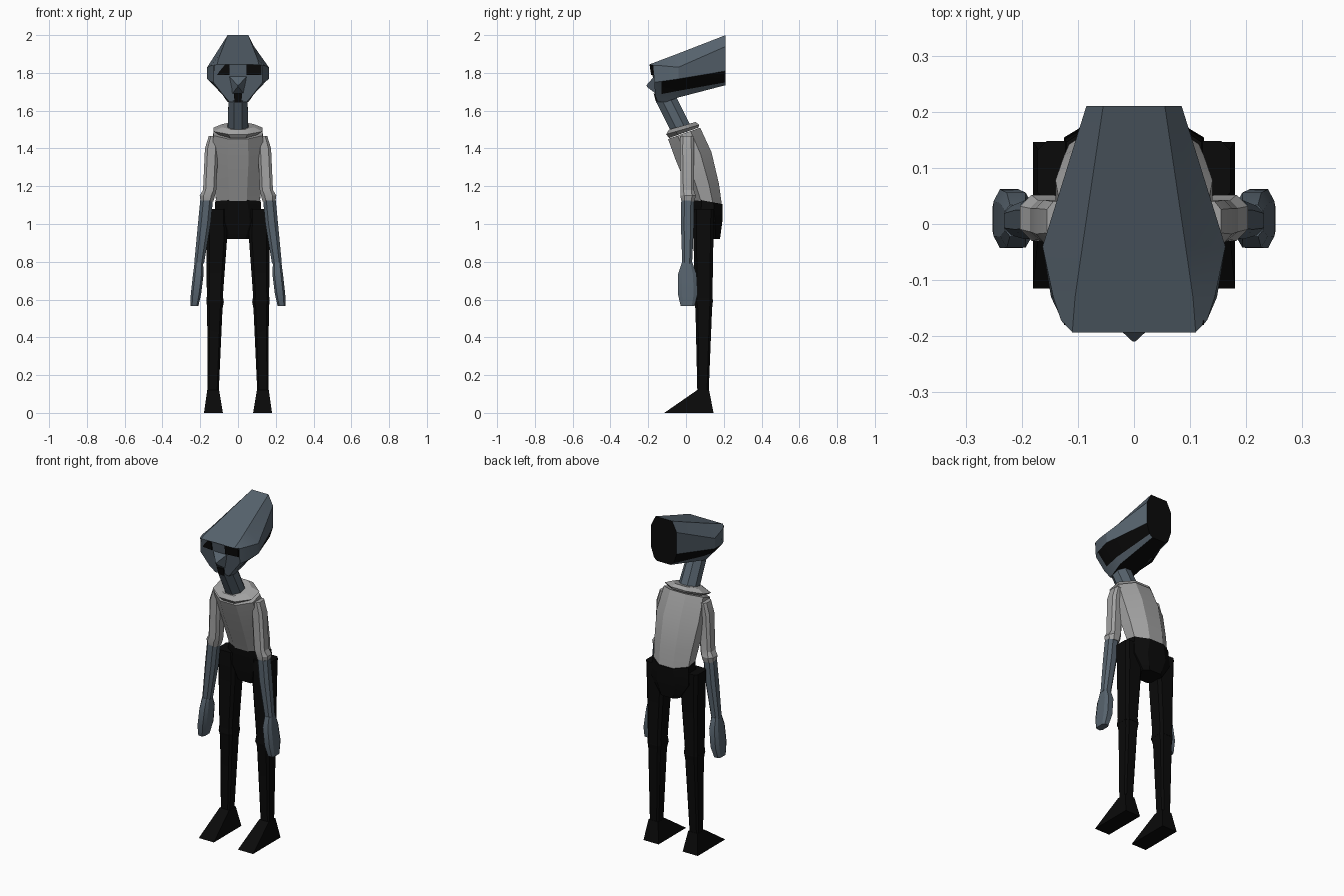
import bpy, bmesh, math
from mathutils import Vector


def material(name, rgb):
    m = bpy.data.materials.new(name)
    m.diffuse_color = (*rgb, 1)
    return m


SLATE = material("slate skin", (0.095, 0.125, 0.155))
SHIRT = material("grey shirt", (0.36, 0.36, 0.36))
BLACK = material("black", (0.003, 0.003, 0.003))


def loft(name, rings, mats, rule=None):
    """Skin a list of equal-sized rings, capped; rule(ring, side) picks the material slot."""
    bm = bmesh.new()
    rows = [[bm.verts.new(p) for p in r] for r in rings]
    n = len(rows[0])
    for k in range(len(rows) - 1):
        for i in range(n):
            j = (i + 1) % n
            f = bm.faces.new((rows[k][i], rows[k][j], rows[k + 1][j], rows[k + 1][i]))
            f.material_index = rule(k, i) if rule else 0
    for k, row in ((-1, rows[0]), (len(rows), rows[-1])):
        f = bm.faces.new(row)
        f.material_index = rule(k, 0) if rule else 0
    bmesh.ops.recalc_face_normals(bm, faces=bm.faces)
    me = bpy.data.meshes.new(name)
    bm.to_mesh(me)
    bm.free()
    for m in mats:
        me.materials.append(m)
    ob = bpy.data.objects.new(name, me)
    bpy.context.collection.objects.link(ob)
    bpy.context.view_layer.objects.active = ob
    ob.select_set(True)
    bpy.ops.object.shade_smooth_by_angle(angle=math.radians(25))
    ob.select_set(False)
    return ob


def ring(x0, x1, y0, y1, z0, z1=None, c=0.3):
    """Chamfered rectangle, tilted from z0 at the front to z1 at the back."""
    z1 = z0 if z1 is None else z1
    pts = []
    for u, v in ((c, 0), (1 - c, 0), (1, c), (1, 1 - c), (1 - c, 1), (c, 1), (0, 1 - c), (0, c)):
        pts.append((x0 + u * (x1 - x0), y0 + v * (y1 - y0), z0 + v * (z1 - z0)))
    return pts


def box_ring(x0, x1, y0, y1, z):
    return [(x0, y0, z), (x1, y0, z), (x1, y1, z), (x0, y1, z)]


def pair(name, rings, mat):
    """Left and right copies of a limb part."""
    for side, s in (("right", 1), ("left", -1)):
        loft(f"{side}_{name}", [[(s * x, y, z) for x, y, z in r] for r in rings], [mat])


def head_ring(pts):
    return pts + [(-x, y, z) for x, y, z in reversed(pts)]


# Head: long tapered skull, dark lower bands, underside and back
skull = [
    [(.11, -.193, 1.845), (.13, -.172, 1.84), (.13, -.168, 1.75), (.075, -.163, 1.68), (.045, -.15, 1.645)],
    [(.105, -.13, 1.869), (.144, -.13, 1.838), (.148, -.13, 1.755), (.085, -.13, 1.688), (.055, -.11, 1.645)],
    [(.092, -.04, 1.903), (.163, -.04, 1.83), (.163, -.04, 1.768), (.09, -.04, 1.705), (.065, -.04, 1.67)],
    [(.055, .21, 2.0), (.085, .21, 1.94), (.085, .21, 1.81), (.065, .21, 1.75), (.045, .21, 1.735)],
]
loft("head", [head_ring(r) for r in skull], [SLATE, BLACK],
     lambda k, i: int(k == 4 or (k >= 1 and i in (2, 4, 6))))

# Eyes: thin dark plates under the brow
eye = [(.045, -.193, 1.844), (.125, -.180, 1.842), (.125, -.176, 1.79), (.045, -.185, 1.79)]
pair("eye", [eye, [(x, y + .008, z) for x, y, z in eye]], BLACK)

# Nose and mouth
loft("nose", [[(-.045, -.17, 1.78), (.045, -.17, 1.78), (.03, -.16, 1.69), (-.03, -.16, 1.69)],
              [(-.003, -.209, 1.735), (.003, -.209, 1.735), (.003, -.206, 1.725), (-.003, -.206, 1.725)]], [SLATE])
mouth = [(-.022, -.171, 1.69), (.022, -.171, 1.69), (.018, -.158, 1.642), (-.018, -.158, 1.642)]
loft("mouth", [mouth, [(x, y + .008, z) for x, y, z in mouth]], [BLACK])

# Neck leaning forward
loft("neck", [ring(-.055, .055, -.075, .03, 1.48, 1.51),
              ring(-.05, .05, -.16, -.06, 1.65, 1.69)], [SLATE])

# Shirt body, curving back towards the waist
loft("shirt_body", [
    ring(-.115, .115, .035, .19, 1.12, 1.10),
    ring(-.125, .125, -.005, .175, 1.22, 1.21),
    ring(-.14, .14, -.055, .135, 1.34, 1.38),
    ring(-.13, .13, -.095, .075, 1.45, 1.51),
], [SHIRT])

# Collar
loft("collar", [ring(-.10, .10, -.09, .065, 1.455, 1.51),
                ring(-.13, .13, -.105, .07, 1.475, 1.525),
                ring(-.085, .085, -.09, .05, 1.50, 1.54)], [SHIRT])

# Pelvis
loft("pelvis", [ring(-.065, .065, .06, .18, .92, c=.2),
                ring(-.125, .125, .04, .192, 1.01, c=.25),
                ring(-.12, .12, .034, .194, 1.135, 1.105, c=.3)], [BLACK])

# Sleeves, forearms and hands
pair("sleeve", [ring(.10, .155, -.03, .04, 1.465, c=.2),
                ring(.105, .175, -.033, .043, 1.40, c=.2),
                ring(.115, .185, -.028, .042, 1.18, c=.2),
                ring(.122, .203, -.03, .052, 1.15, c=.25),
                ring(.13, .198, -.024, .045, 1.12, c=.25)], SHIRT)
pair("forearm", [ring(.133, .20, -.025, .042, 1.125, c=.25),
                 ring(.145, .212, -.027, .042, 1.0, c=.25),
                 ring(.18, .232, -.02, .032, .79, c=.25)], SLATE)
pair("hand", [ring(.185, .23, -.022, .034, .795, c=.2),
              ring(.182, .238, -.042, .056, .735, c=.2),
              ring(.195, .25, -.043, .062, .63, c=.2),
              ring(.21, .252, -.028, .045, .565, c=.2)], SLATE)

# Legs: thigh, shin and wedge foot
pair("thigh", [ring(.06, .172, .04, .148, 1.08, c=.15),
               ring(.058, .168, .04, .145, .92, c=.15),
               ring(.08, .165, .045, .14, .62, c=.15),
               ring(.075, .167, .04, .143, .585, c=.15)], BLACK)
pair("shin", [ring(.075, .167, .042, .142, .59, c=.15),
              ring(.082, .163, .05, .138, .55, c=.15),
              ring(.102, .162, .06, .12, .11, c=.15)], BLACK)
pair("foot", [box_ring(.08, .18, -.115, .146, 0),
              box_ring(.10, .163, .058, .122, .12)], BLACK)
